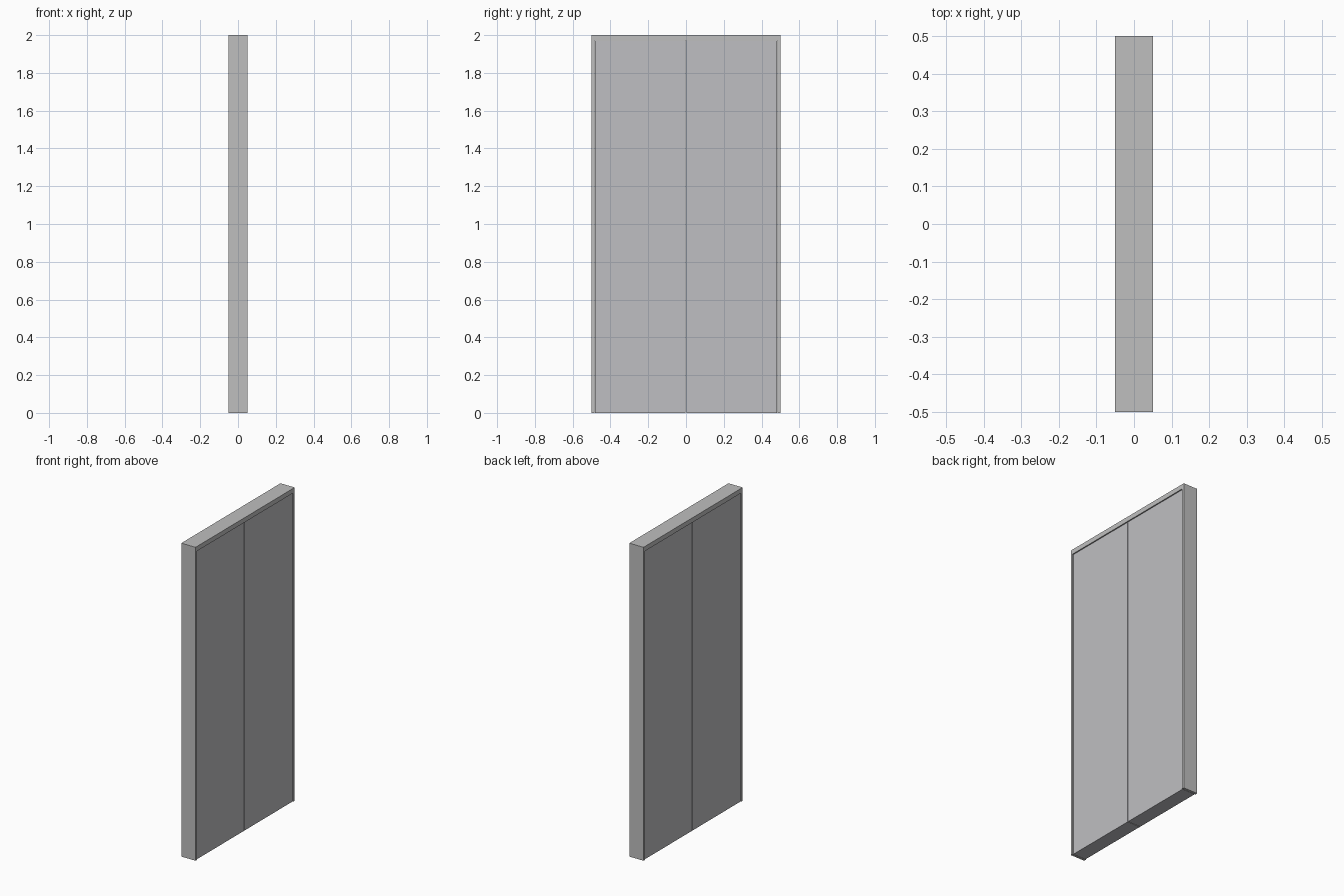
import bpy

if "Cube" in bpy.data.objects:
    bpy.data.objects.remove(bpy.data.objects["Cube"])

def material(name, colour):
    m = bpy.data.materials.new(name)
    m.diffuse_color = (*colour, 1)
    m.use_nodes = True
    m.node_tree.nodes["Principled BSDF"].inputs["Base Color"].default_value = m.diffuse_color
    return m

frame_grey = material("frame_grey", (0.52, 0.52, 0.52))
door_grey = material("door_grey", (0.52, 0.52, 0.54))

def box(name, lo, hi, mat):
    bpy.ops.mesh.primitive_cube_add(size=1, location=[(a + b) / 2 for a, b in zip(lo, hi)])
    ob = bpy.context.object
    ob.name = name
    ob.scale = [b - a for a, b in zip(lo, hi)]
    bpy.ops.object.transform_apply(location=False, rotation=False, scale=True)
    ob.data.materials.append(mat)
    return ob

D, W, H = 0.05, 0.5, 2.0      # half depth, half width, height
SIDE, TOP = 0.015, 0.03       # frame thicknesses
GAP, INSET = 0.002, 0.005     # clearance and recess of the door leaves

# Frame: lintel across the top, a jamb and a door leaf on each side
box("lintel", (-D, -W, H - TOP), (D, W, H), frame_grey)
for s, side in ((-1, "left"), (1, "right")):
    y0, y1 = sorted((s * (W - SIDE), s * W))
    box(side + "_jamb", (-D, y0, 0), (D, y1, H - TOP), frame_grey)
    y0, y1 = sorted((s * GAP, s * (W - SIDE - GAP)))
    box(side + "_door", (-D + INSET, y0, 0), (D - INSET, y1, H - TOP - GAP), door_grey)
